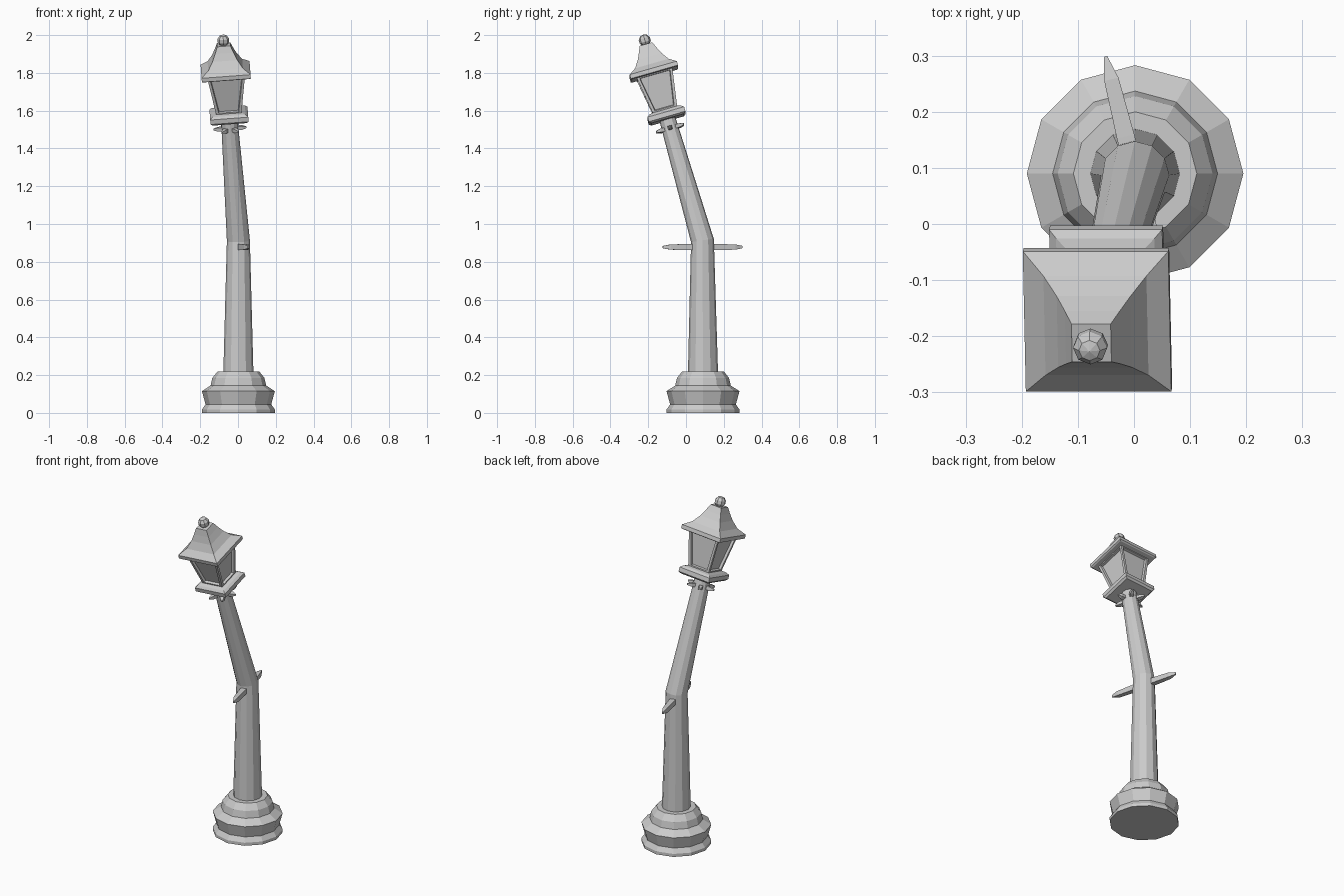
import bpy, bmesh, math
from mathutils import Vector, Matrix

if "Cube" in bpy.data.objects:
    bpy.data.objects.remove(bpy.data.objects["Cube"])

BASE = Matrix.Translation((0.002, 0.09, 0))
BEND = Vector((0.002, 0.087, 0.912))
AXIS = Vector((-0.075, -0.288, 1)).normalized()
# Frame of the leaning upper half: local z runs along the bent pole
TILT = (Matrix.Translation(BEND)
        @ Matrix.Rotation(math.atan2(AXIS.x, AXIS.z), 4, 'Y')
        @ Matrix.Rotation(math.asin(-AXIS.y), 4, 'X'))


def finish(bm, name, matrix=Matrix()):
    bmesh.ops.recalc_face_normals(bm, faces=bm.faces)
    bm.transform(matrix)
    mesh = bpy.data.meshes.new(name)
    bm.to_mesh(mesh)
    bm.free()
    obj = bpy.data.objects.new(name, mesh)
    bpy.context.collection.objects.link(obj)
    return obj


def loft(rings):
    """Skin a list of equal-length point rings and cap both ends."""
    bm = bmesh.new()
    loops = [[bm.verts.new(p) for p in ring] for ring in rings]
    n = len(loops[0])
    for a, b in zip(loops, loops[1:]):
        for i in range(n):
            j = (i + 1) % n
            bm.faces.new((a[i], a[j], b[j], b[i]))
    bm.faces.new(loops[0][::-1])
    bm.faces.new(loops[-1])
    return bm


def circle(r, z, n=12, matrix=Matrix()):
    return [matrix @ Vector((r * math.cos(math.tau * i / n),
                             r * math.sin(math.tau * i / n), z)) for i in range(n)]


def square(h, z):
    return [Vector((x * h, y * h, z)) for x, y in ((-1, -1), (1, -1), (1, 1), (-1, 1))]


def bar_section(x, w, h):
    return [Vector((x, y * w, z * h)) for y, z in ((-1, -1), (1, -1), (1, 1), (-1, 1))]


# Twelve-sided pedestal
profile = [(0.193, 0), (0.193, 0.018), (0.174, 0.045), (0.193, 0.115),
           (0.147, 0.145), (0.138, 0.185), (0.11, 0.22)]
finish(loft([circle(r, z) for r, z in profile]), "pedestal", BASE)

# Bent, tapering pole; the ring at the bend takes half the lean
half = Matrix.Translation(BEND) @ Matrix.Identity(3).lerp(TILT.to_3x3(), 0.5).to_4x4()
finish(loft([circle(0.08, 0.2, matrix=BASE), circle(0.061, 0, matrix=half),
             circle(0.043, 0.69, matrix=TILT)]), "pole")

# Ladder bar through the pole, pointed at both ends
sections = [(-0.217, 0.003, 0.006), (-0.175, 0.013, 0.014), (-0.07, 0.016, 0.016),
            (0.07, 0.016, 0.016), (0.175, 0.013, 0.014), (0.217, 0.003, 0.006)]
finish(loft([bar_section(*s) for s in sections]), "ladder_bar",
       Matrix.Translation((0.002, 0.088, 0.878)) @ Matrix.Rotation(math.radians(104), 4, 'Z'))

# Ring of small spikes below the lantern
for i in range(6):
    bm = loft([bar_section(0.02, 0.012, 0.011), bar_section(0.065, 0.011, 0.010),
               bar_section(0.087, 0.003, 0.004)])
    finish(bm, f"collar_spike_{i + 1}", TILT @ Matrix.Translation((0, 0, 0.62))
           @ Matrix.Rotation(math.tau * i / 6, 4, 'Z'))

# Square plate carrying the lantern
plate = [(0.09, 0.668), (0.101, 0.678), (0.101, 0.703), (0.088, 0.714), (0.07, 0.72)]
finish(loft([square(h, z) for h, z in plate]), "lantern_plate", TILT)

# Lantern body with four recessed panes
bm = loft([square(0.066, 0.712), square(0.099, 0.925)])
bm.normal_update()
sides = [f for f in bm.faces if abs(f.normal.z) < 0.7]
bmesh.ops.inset_individual(bm, faces=sides, thickness=0.02, depth=0)
bmesh.ops.inset_individual(bm, faces=sides, thickness=0.004, depth=-0.014)
finish(bm, "lantern_body", TILT)

# Flared roof
roof = [(0.122, 0.918), (0.13, 0.922), (0.13, 0.944), (0.092, 0.971),
        (0.066, 1.011), (0.049, 1.048), (0.035, 1.083)]
finish(loft([square(h, z) for h, z in roof]), "roof", TILT)

# Ball finial
bm = bmesh.new()
bmesh.ops.create_uvsphere(bm, u_segments=8, v_segments=5, radius=0.032)
finish(bm, "finial", TILT @ Matrix.Translation((0, 0, 1.106)))
